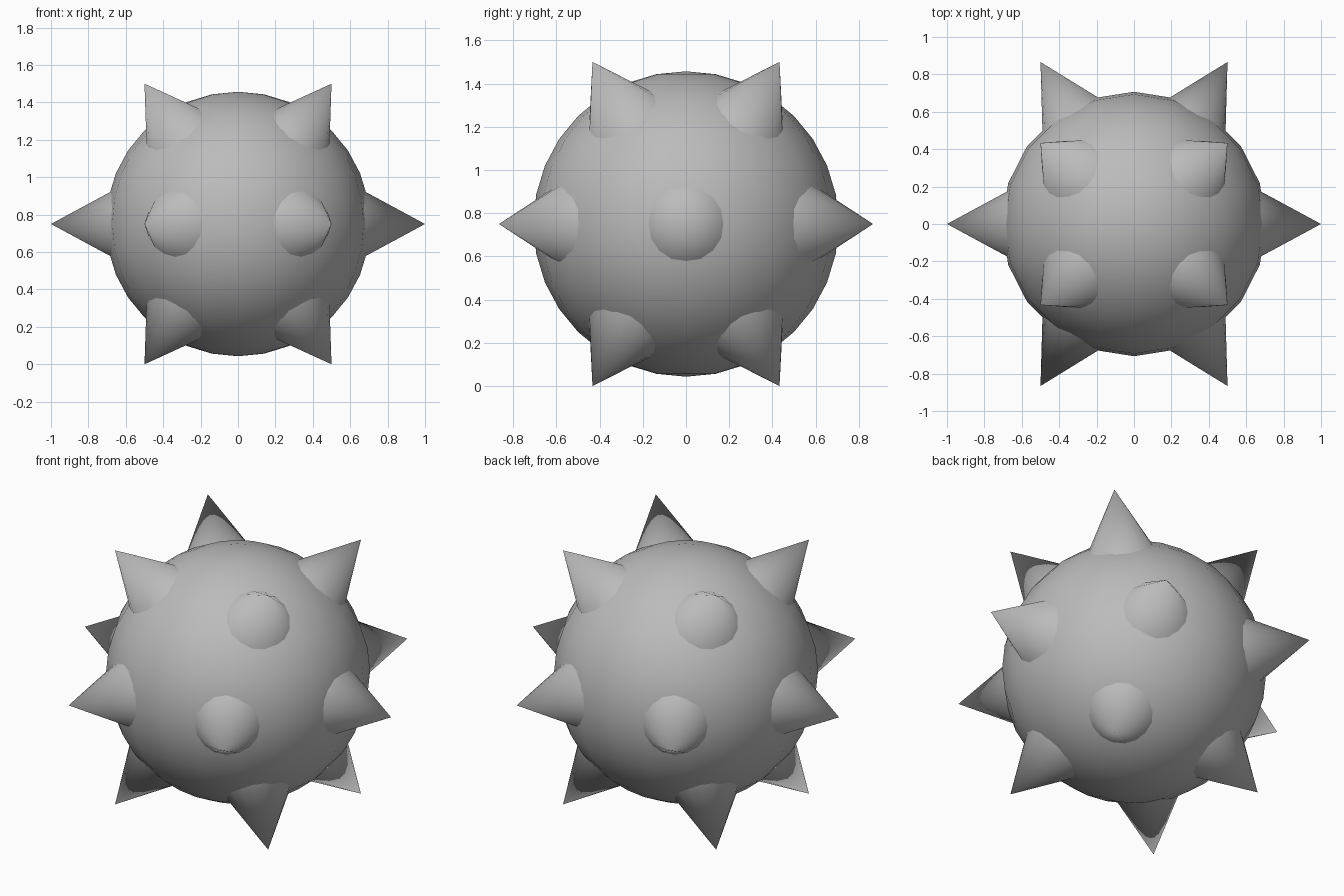
import bpy
import math
from mathutils import Vector

cube = bpy.data.objects.get("Cube")
if cube:
    bpy.data.objects.remove(cube, do_unlink=True)

CENTRE = Vector((0, 0, 0.75))
BALL_RADIUS = 0.707
SPIKE_BASE = 0.5       # distance from the centre to the hidden cone base
SPIKE_RADIUS = 0.27

grey = bpy.data.materials.new("plain grey")
grey.use_nodes = True
grey.diffuse_color = (0.5, 0.5, 0.5, 1)
grey.node_tree.nodes["Principled BSDF"].inputs["Base Color"].default_value = (0.5, 0.5, 0.5, 1)


def finish(name):
    """Name, colour and smooth the newly added primitive."""
    obj = bpy.context.object
    obj.name = name
    obj.data.materials.append(grey)
    bpy.ops.object.shade_smooth_by_angle(angle=math.radians(40))
    return obj


def spike(name, direction):
    """Cone whose tip lies one unit from the ball's centre."""
    direction = direction.normalized()
    depth = 1 - SPIKE_BASE
    bpy.ops.mesh.primitive_cone_add(
        vertices=16, radius1=SPIKE_RADIUS, radius2=0, depth=depth,
        location=CENTRE + direction * (SPIKE_BASE + depth / 2),
        rotation=direction.to_track_quat('Z', 'Y').to_euler())
    finish(name)


# Round body
bpy.ops.mesh.primitive_uv_sphere_add(
    segments=20, ring_count=16, radius=BALL_RADIUS, location=CENTRE)
finish("ball")

# Six spikes around the equator
for i in range(6):
    a = math.radians(60 * i)
    spike(f"equator_spike_{i + 1}", Vector((math.cos(a), math.sin(a), 0)))

# Four spikes in the upper ring and four in the lower ring
for level, z in (("upper", 0.75), ("lower", -0.75)):
    for side, x in (("left", 0.5), ("right", -0.5)):
        for end, y in (("front", -0.433), ("back", 0.433)):
            spike(f"{level}_{end}_{side}_spike", Vector((x, y, z)))
